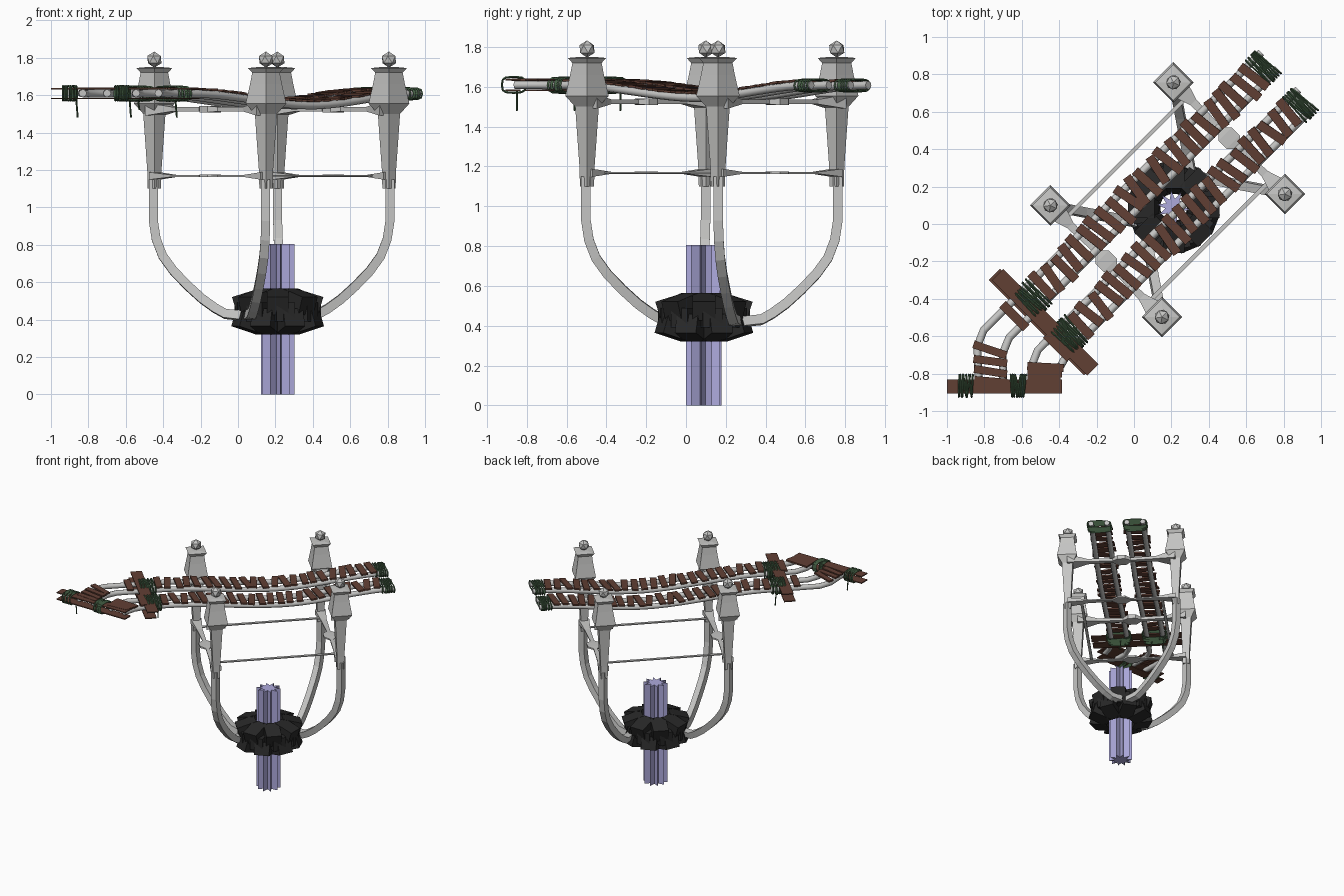
import bpy, bmesh, math, random
from mathutils import Matrix, Vector

random.seed(4)
cube = bpy.data.objects.get("Cube")
if cube:
    bpy.data.objects.remove(cube, do_unlink=True)

# Working frame: u runs along the tracks, v across them
FRAME = Matrix.Translation((0.18, 0.13, 0)) @ Matrix.Rotation(math.radians(45), 4, 'Z')
BACK = FRAME.inverted()


def world(x, y, z):
    return BACK @ Vector((x, y, z))


def material(name, rgb):
    m = bpy.data.materials.new(name)
    m.use_nodes = True
    m.diffuse_color = (*rgb, 1)
    m.node_tree.nodes["Principled BSDF"].inputs["Base Color"].default_value = (*rgb, 1)
    return m


METAL = material("pale metal", (0.56, 0.56, 0.55))
WOOD = material("brown wood", (0.12, 0.05, 0.034))
ROPE = material("green rope", (0.06, 0.12, 0.06))
STONE = material("dark stone", (0.021, 0.021, 0.021))
CRYSTAL = material("lilac shaft", (0.42, 0.4, 0.72))


def place(name, mesh, mat):
    mesh.materials.clear()
    mesh.materials.append(mat)
    ob = bpy.data.objects.new(name, mesh)
    bpy.context.collection.objects.link(ob)
    ob.matrix_world = FRAME
    return ob


def finish(name, bm, mat):
    bmesh.ops.recalc_face_normals(bm, faces=bm.faces)
    mesh = bpy.data.meshes.new(name)
    bm.to_mesh(mesh)
    bm.free()
    return place(name, mesh, mat)


def box(bm, at, size, rot=Matrix.Identity(4)):
    mat = Matrix.Translation(at) @ rot @ Matrix.Diagonal((*size, 1))
    bmesh.ops.create_cube(bm, size=1, matrix=mat)


def loft(bm, rings):
    rows = [[bm.verts.new(p) for p in ring] for ring in rings]
    for a, b in zip(rows, rows[1:]):
        n = len(a)
        for i in range(n):
            bm.faces.new((a[i], a[(i + 1) % n], b[(i + 1) % n], b[i]))
    bm.faces.new(rows[0])
    bm.faces.new(rows[-1])


def tubes(name, paths, radius, mat, closed=False, sides=0, smooth=False):
    cu = bpy.data.curves.new(name + "_path", 'CURVE')
    cu.dimensions = '3D'
    cu.bevel_depth = radius
    cu.bevel_resolution = sides
    cu.use_fill_caps = True
    for path in paths:
        sp = cu.splines.new('POLY')
        sp.points.add(len(path) - 1)
        sp.use_cyclic_u = closed
        for pt, co in zip(sp.points, path):
            pt.co = (*co, 1)
    tmp = bpy.data.objects.new(name + "_tmp", cu)
    mesh = bpy.data.meshes.new_from_object(tmp)
    bpy.data.objects.remove(tmp)
    mesh.polygons.foreach_set("use_smooth", [smooth] * len(mesh.polygons))
    return place(name, mesh, mat)


SIGNS = [(a, b) for a in (-1, 1) for b in (-1, 1)]
PU, PV = 0.465, 0.422
CORNERS = ((-1, -1), (1, -1), (1, 1), (-1, 1))

# Posts with flared caps and finials
PROFILE = [(1.1, .025), (1.2, .027), (1.5, .042), (1.555, .077), (1.66, .06),
           (1.72, .052), (1.745, .068), (1.75, .03)]
posts, finials = bmesh.new(), bmesh.new()
for su, sv in SIGNS:
    loft(posts, [[(su * PU + h * a, sv * PV + h * b, z) for a, b in CORNERS]
                 for z, h in PROFILE])
    bmesh.ops.create_icosphere(finials, subdivisions=1, radius=0.043,
                               matrix=Matrix.Translation((su * PU, sv * PV, 1.79)))
finish("posts", posts, METAL)
finish("post_finials", finials, METAL)

# Curved arms sweeping from the posts into the hub
ARM = [(1.15, 1), (0.93, 1), (0.83, .96), (0.74, .87), (0.66, .72), (0.58, .52),
       (0.51, .32), (0.46, .14), (0.43, 0), (0.42, -.25)]
tubes("arms", [[(su * (.25 + .22 * t), sv * (.1 + .325 * t), z) for z, t in ARM]
               for su, sv in SIGNS], 0.034, METAL)


# Cross bars with a diamond boss in the middle
def cross_bar(bm, u, z, flare, thick):
    half = [(PV, flare, flare * .5), (.27, .022, thick), (.07, .014, thick), (.03, .05, thick * 1.4)]
    stations = half + [(-v, w, t) for v, w, t in reversed(half)]
    loft(bm, [[(u + w * a, v, z + t * b) for a, b in CORNERS] for v, w, t in stations])


bars = bmesh.new()
for su in (-1, 1):
    cross_bar(bars, su * PU, 1.525, .07, .012)
    cross_bar(bars, su * PU, 1.168, .04, .005)
finish("cross_bars", bars, METAL)

# Thin side bars joining the lower cross bars
sides = bmesh.new()
for sv in (-1, 1):
    box(sides, (0, sv * .315, 1.168), (2 * PU, .022, .008))
finish("side_bars", sides, METAL)


# Sagging rails that turn aside at the front end
def sag(u):
    if u < 0.1:
        k = min(1, (0.1 - u) / 0.9)
    else:
        k = min(1, (u - 0.1) / 0.8)
    return 1.545 + 0.063 * k * k * (3 - 2 * k)


RAILS = [(.202, -1.24, -.83), (.078, -1.17, -.70), (-.078, -1.11, -.545), (-.202, -1.0, -.425)]
paths, tails = [], []
for v, bend, end_x in RAILS:
    corner, end = Vector((bend, v, 1.61)), world(end_x, -.86, 1.61)
    turn = corner + (end - corner).normalized() * .05
    tails.append((turn, end))
    n = 24
    main = [(.91 + (bend + .05 - .91) * i / n, v) for i in range(n + 1)]
    paths.append([(u, w, sag(u)) for u, w in main] + [turn, end])
tubes("rails", paths, 0.021, METAL, sides=2, smooth=True)

# Loose planks laid over each pair of rails
planks = bmesh.new()
for sv in (-1, 1):
    for i in range(23):
        u = -.80 + i * .0725 + random.uniform(-.008, .008)
        slope = math.atan2(sag(u + .02) - sag(u - .02), .04)
        rot = (Matrix.Rotation(-slope + random.uniform(-.05, .05), 4, 'Y')
               @ Matrix.Rotation(random.uniform(-.2, .2), 4, 'Z'))
        box(planks, (u, sv * .14 + random.uniform(-.012, .012), sag(u) + .025),
            (.048, random.uniform(.165, .19), .012), rot)
    u = -1.02 if sv > 0 else -.97
    box(planks, (u, sv * .14, 1.635), (.048, .18, .012))
for a, b in ((0, 1), (2, 3)):
    for k in (0, .32, .62, .9):
        p, q = (tails[j][0].lerp(tails[j][1], k) for j in (a, b))
        d = q - p
        box(planks, (p + q) / 2 + Vector((0, 0, .025)), (d.length + .045, .042, .012),
            Matrix.Rotation(math.atan2(d.y, d.x) + random.uniform(-.08, .08), 4, 'Z'))
finish("planks", planks, WOOD)

# Long boards clamped above and below the rails
boards = bmesh.new()
for z, shift in ((1.635, 0), (1.582, .012)):
    box(boards, (-.926 - shift, shift, z), (.085, .72, .008))
    box(boards, world(-.692, -.868, z), (.615, .075, .008), Matrix.Rotation(-math.pi / 4, 4, 'Z'))
finish("clamp_boards", boards, WOOD)


# Rope lashings made of stacked loops
def lashing(center, yaw, length, half_w, half_h, count=8):
    rot = Matrix.Rotation(yaw, 3, 'Z')
    loops = []
    for i in range(count):
        x = length * (i / (count - 1) - .5)
        lean = random.uniform(-.012, .012)
        loop = []
        for k in range(12):
            c, s = math.cos(k * math.pi / 6), math.sin(k * math.pi / 6)
            y = half_w * math.copysign(abs(c) ** .6, c)
            z = half_h * math.copysign(abs(s) ** .6, s)
            loop.append(Vector(center) + rot @ Vector((x + lean * c, y, z)))
        loops.append(loop)
    return loops


ropes = []
for sv in (-1, 1):
    ropes += lashing((.86, sv * .14, 1.607), 0, .075, .092, .03)
    ropes += lashing((-.885, sv * .14, 1.608), 0, .1, .095, .038, 10)
for x in (-.9, -.62):
    ropes += lashing(world(x, -.865, 1.61), -math.pi / 4, .07, .06, .04)
tubes("rope_lashings", ropes, 0.0055, ROPE, closed=True)

# Loose rope ends
LOOSE = [(-.865, -.85, .1), (-.58, -.33, .1), (-.535, -.42, .06), (-.335, -.56, .1)]
tubes("rope_ends", [[world(x + .008 * k, y, 1.58 - drop * k) for k in (0, .5, 1)]
                    for x, y, drop in LOOSE], 0.005, ROPE)

# Fluted central shaft
center = world(.212, .09, 0)
shaft = bmesh.new()
N = 20
star = [((.09 if i % 2 else .045) * math.cos(i * math.tau / N),
         (.09 if i % 2 else .045) * math.sin(i * math.tau / N)) for i in range(N)]
loft(shaft, [[center + Vector((x, y, z)) for x, y in star] for z in (0, .805)])
finish("shaft", shaft, CRYSTAL)

# Hub of rough blocks in two staggered tiers
hub = bmesh.new()
for z, tilt, phase in ((.495, .3, 0), (.39, -.3, .5)):
    for i in range(8):
        rot = Matrix.Rotation((i + phase) * math.tau / 8, 4, 'Z')
        at = center + rot @ Vector((.158, 0, z))
        box(hub, at, (.15, .115, .1), rot @ Matrix.Rotation(tilt, 4, 'Y'))
for i in range(8):
    rot = Matrix.Rotation((i + .25) * math.tau / 8, 4, 'Z')
    box(hub, center + rot @ Vector((.15, 0, .44)), (.15, .1, .1), rot)
finish("hub_blocks", hub, STONE)
